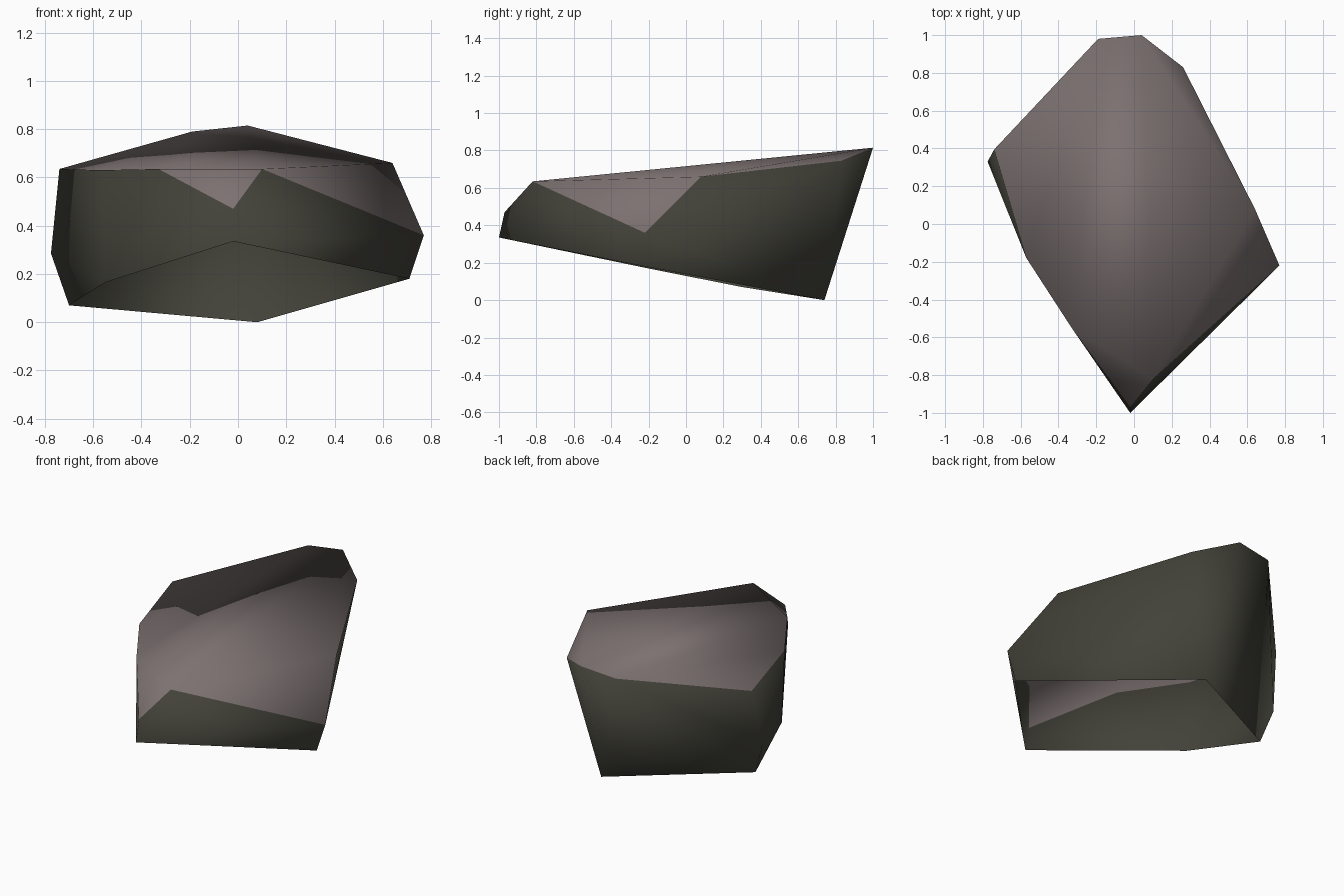
import bpy
import bmesh
from mathutils import Vector

cube = bpy.data.objects.get("Cube")
if cube:
    bpy.data.objects.remove(cube, do_unlink=True)


def make_material(name, color):
    mat = bpy.data.materials.new(name)
    mat.use_nodes = True
    mat.diffuse_color = (*color, 1)
    bsdf = next(n for n in mat.node_tree.nodes if n.type == "BSDF_PRINCIPLED")
    bsdf.inputs["Base Color"].default_value = (*color, 1)
    bsdf.inputs["Roughness"].default_value = 0.9
    return mat


top_stone = make_material("dusty mauve stone", (0.20, 0.165, 0.163))
side_stone = make_material("dark olive stone", (0.055, 0.054, 0.041))

# Corner outlines of the rock: sloping top, widest points, open underside
top_rim = [(-.02, -.97, .47), (.10, -.82, .635), (.64, .08, .66),
           (.26, .83, .745), (.04, 1, .815), (-.19, .98, .79),
           (-.74, .395, .635), (-.57, -.18, .63), (-.33, -.55, .635)]
waist = [(.77, -.22, .36), (-.775, .33, .285)]
bottom_rim = [(-.02, -1, .335), (.71, -.22, .18), (.08, .74, 0),
              (-.70, .30, .07), (-.55, -.18, .165)]

# Wrap the corners in a faceted skin
bm = bmesh.new()
for corner in top_rim + waist + bottom_rim:
    bm.verts.new(corner)
bmesh.ops.convex_hull(bm, input=bm.verts)
bmesh.ops.recalc_face_normals(bm, faces=bm.faces)
bm.normal_update()

# Leave the underside open
underside = [f for f in bm.faces if f.normal.z < -0.8]
bmesh.ops.delete(bm, geom=underside, context="FACES")
loose = [v for v in bm.verts if not v.link_faces]
bmesh.ops.delete(bm, geom=loose, context="VERTS")

# Upward faces are mauve, walls are olive; shading is smooth throughout
for face in bm.faces:
    face.material_index = 0 if face.normal.z > 0.6 else 1
    face.smooth = True

mesh = bpy.data.meshes.new("rock")
bm.to_mesh(mesh)
bm.free()
mesh.materials.append(top_stone)
mesh.materials.append(side_stone)
rock = bpy.data.objects.new("rock", mesh)
bpy.context.collection.objects.link(rock)
